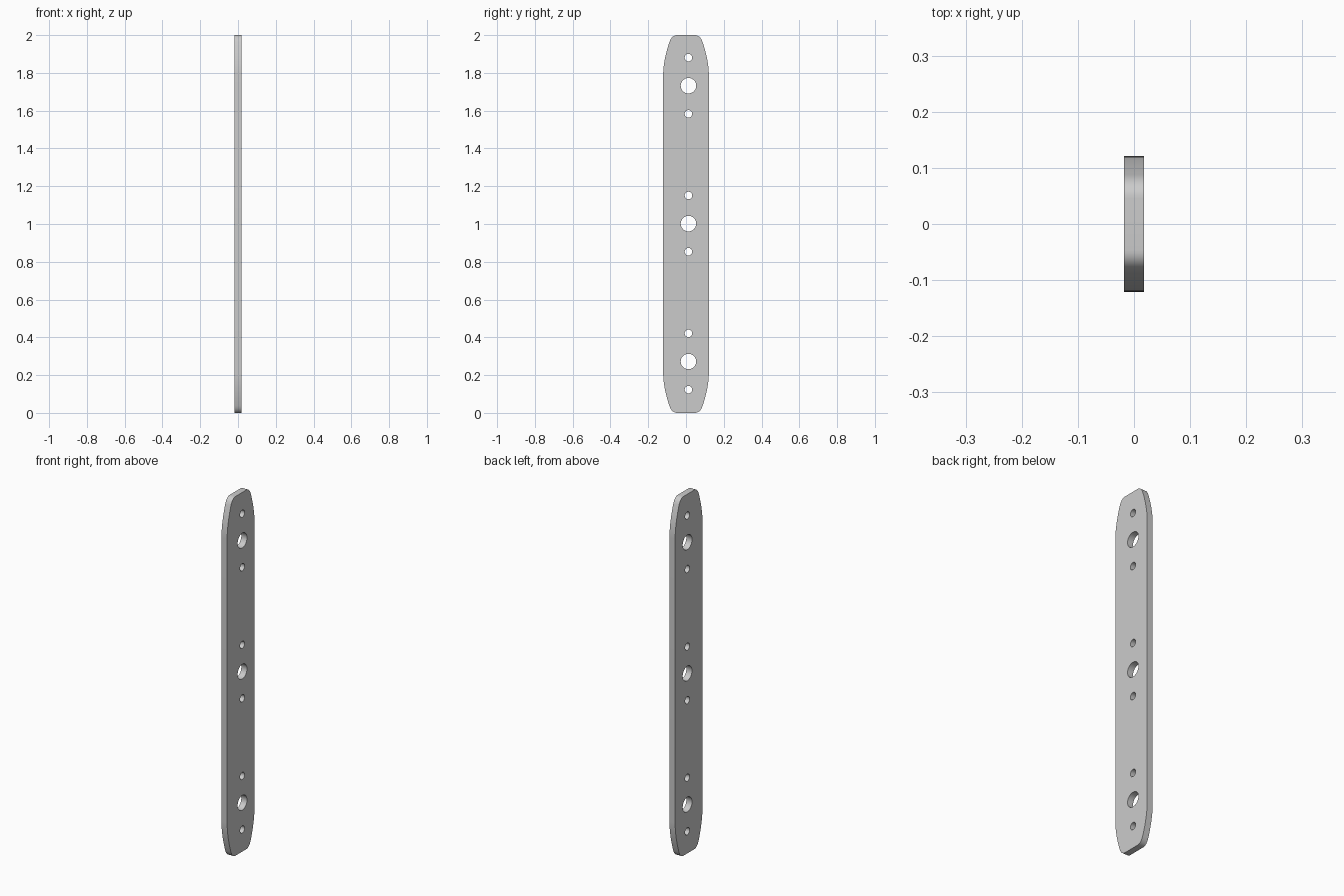
import bpy, bmesh, math

if "Cube" in bpy.data.objects:
    bpy.data.objects.remove(bpy.data.objects["Cube"])

HALF_THICK = 0.0175
HOLE_Y = 0.013


def bezier(p0, p1, p2, n):
    pts = []
    for i in range(n + 1):
        t = i / n
        pts.append(tuple((1 - t) ** 2 * a + 2 * t * (1 - t) * b + t * t * c
                         for a, b, c in zip(p0, p1, p2)))
    return pts


def circle(cy, cz, r, n=40):
    return [(cy + r * math.cos(2 * math.pi * i / n),
             cz + r * math.sin(2 * math.pi * i / n)) for i in range(n)]


def add_loop(curve, pts):
    spline = curve.splines.new('POLY')
    spline.points.add(len(pts) - 1)
    for p, (y, z) in zip(spline.points, pts):
        p.co = (y, z, 0, 1)
    spline.use_cyclic_u = True


# Outline: tapering shoulder and rounded corner, mirrored to all four corners
quarter = bezier((0.121, 1.79), (0.1195, 1.87), (0.088, 1.962), 10)
quarter += bezier((0.088, 1.962), (0.0755, 2.0), (0.046, 2.0), 10)[1:]
top = quarter + [(-y, z) for y, z in reversed(quarter)]
outline = top + [(y, 2.0 - z) for y, z in reversed(top)]

curve = bpy.data.curves.new("plate", 'CURVE')
curve.dimensions = '2D'
curve.fill_mode = 'BOTH'
curve.extrude = HALF_THICK
add_loop(curve, outline)

# Three groups of one large hole between two small ones
for cz in (0.272, 1.002, 1.732):
    add_loop(curve, circle(HOLE_Y, cz, 0.041))
    for dz in (-0.149, 0.149):
        add_loop(curve, circle(HOLE_Y, cz + dz, 0.020, 32))

# Stand the flat profile up in the YZ plane and turn it into a mesh
plate = bpy.data.objects.new("plate", curve)
plate.rotation_euler = (math.pi / 2, 0, math.pi / 2)
bpy.context.collection.objects.link(plate)
bpy.context.view_layer.objects.active = plate
plate.select_set(True)
bpy.ops.object.convert(target='MESH')
plate = bpy.context.object
bpy.ops.object.transform_apply(location=False, rotation=True, scale=False)

bm = bmesh.new()
bm.from_mesh(plate.data)
bmesh.ops.remove_doubles(bm, verts=bm.verts, dist=1e-5)
bmesh.ops.recalc_face_normals(bm, faces=bm.faces)
bm.to_mesh(plate.data)
bm.free()
bpy.ops.object.shade_smooth_by_angle(angle=math.radians(30))
